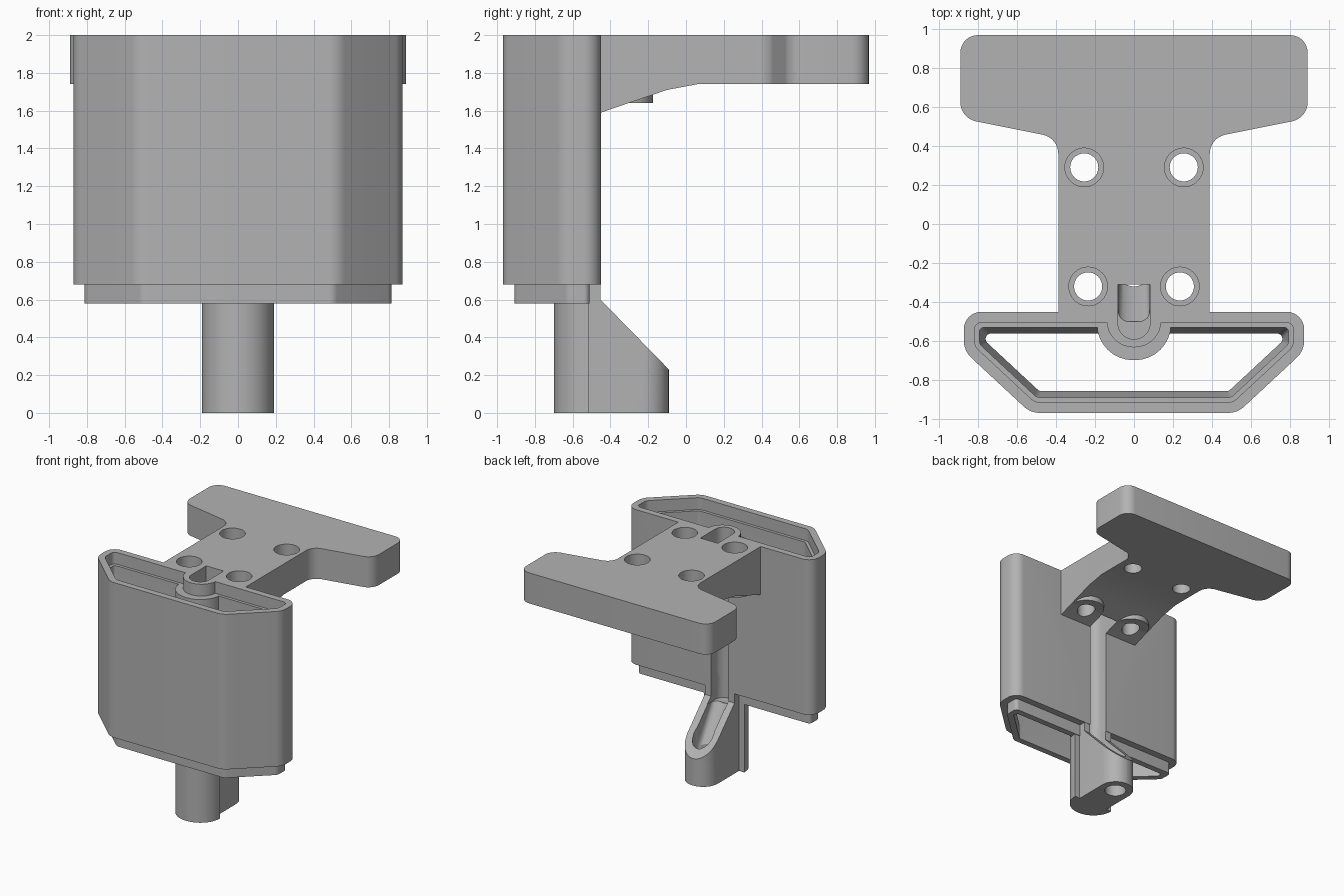
import bpy, bmesh, math
from mathutils import Vector

cube = bpy.data.objects.get("Cube")
if cube:
    bpy.data.objects.remove(cube, do_unlink=True)

grey = bpy.data.materials.new("plain_grey")
grey.use_nodes = True
grey.diffuse_color = (0.45, 0.45, 0.45, 1)
grey.node_tree.nodes["Principled BSDF"].inputs["Base Color"].default_value = (0.45, 0.45, 0.45, 1)


def loft(name, rings):
    """Closed solid through equal-length rings of 3D points."""
    bm = bmesh.new()
    loops = [[bm.verts.new(p) for p in r] for r in rings]
    n = len(loops[0])
    for a, b in zip(loops, loops[1:]):
        for i in range(n):
            j = (i + 1) % n
            bm.faces.new((a[i], a[j], b[j], b[i]))
    bm.faces.new(loops[0])
    bm.faces.new(loops[-1])
    bmesh.ops.recalc_face_normals(bm, faces=bm.faces)
    me = bpy.data.meshes.new(name)
    bm.to_mesh(me)
    bm.free()
    me.materials.append(grey)
    ob = bpy.data.objects.new(name, me)
    bpy.context.collection.objects.link(ob)
    return ob


def rounded(corners, steps=8):
    """Outline from (x, y, radius) corners, each replaced by an arc."""
    out, n = [], len(corners)
    for i, (x, y, r) in enumerate(corners):
        p = Vector((x, y))
        a = (Vector(corners[i - 1][:2]) - p).normalized()
        b = (Vector(corners[(i + 1) % n][:2]) - p).normalized()
        if r <= 0:
            out.append(p)
            continue
        half = a.angle(b) / 2
        c = p + (a + b).normalized() * (r / math.sin(half))
        t = r / math.tan(half)
        s, e = p + a * t - c, p + b * t - c
        turn = s.angle_signed(e)
        for k in range(steps + 1):
            ang = -turn * k / steps
            out.append(c + Vector((s.x * math.cos(ang) - s.y * math.sin(ang),
                                   s.x * math.sin(ang) + s.y * math.cos(ang))))
    return out


def inset(corners, d):
    """Move a counter-clockwise convex corner list inward by d."""
    out, n = [], len(corners)
    for i, (x, y, r) in enumerate(corners):
        p = Vector((x, y))
        a = (p - Vector(corners[i - 1][:2])).normalized()
        b = (Vector(corners[(i + 1) % n][:2]) - p).normalized()
        na, nb = Vector((-a.y, a.x)), Vector((-b.y, b.x))
        q = p + (na + nb) * (d / (1 + na.dot(nb)))
        out.append((q.x, q.y, max(r - d, 0.025)))
    return out


def at_z(outline, z):
    return [(p[0], p[1], z) for p in outline]


def prism(name, outline, z0, z1):
    return loft(name, [at_z(outline, z0), at_z(outline, z1)])


def side_prism(name, outline, half):
    return loft(name, [[(x, p[0], p[1]) for p in outline] for x in (-half, half)])


def circle(x, y, r, n=40):
    return [(x + r * math.cos(2 * math.pi * k / n), y + r * math.sin(2 * math.pi * k / n))
            for k in range(n)]


def mirrored(half):
    """Complete a right-hand corner list with its mirror image."""
    return half + [(-x, y, r) for x, y, r in reversed(half)]


def combine(target, tool, operation):
    mod = target.modifiers.new("cut", "BOOLEAN")
    mod.operation, mod.solver, mod.object = operation, "EXACT", tool
    bpy.context.view_layer.objects.active = target
    bpy.ops.object.modifier_apply(modifier=mod.name)
    bpy.data.objects.remove(tool, do_unlink=True)


# Hollow case: outer skin with a stepped plug at the bottom, socket at the top
case = mirrored([(0.53, -0.968, 0.12), (0.872, -0.65, 0.12), (0.872, -0.45, 0.09)])


def case_ring(d, z):
    return at_z(rounded(inset(case, d)), z)


body = loft("bracket_body", [case_ring(0.06, 0.58), case_ring(0.06, 0.68),
                             case_ring(0, 0.68), case_ring(0, 2)])
cavity = loft("cavity", [case_ring(d, z) for d, z in
                         ((0.112, 0.4), (0.112, 0.7), (0.08, 0.8),
                          (0.08, 1.9), (0.055, 1.9), (0.055, 2.2))])
combine(body, cavity, "DIFFERENCE")

# Spine and foot: rounded column with a narrower sloping heel
spine = prism("spine", rounded(mirrored([(0.19, -0.698, 0.185), (0.19, -0.515, 0),
                                         (0.14, -0.515, 0), (0.14, -0.09, 0.137)])), 0, 1.9)
slope = side_prism("slope", [(-0.453, 0.6), (0.05, 0.086), (0.05, 2.2), (-0.453, 2.2)], 0.4)
combine(spine, slope, "DIFFERENCE")
combine(body, spine, "UNION")
cap = prism("spine_cap", rounded(mirrored([(0.14, -0.632, 0.137), (0.14, -0.47, 0)])), 1.85, 2)
combine(body, cap, "UNION")

# T-shaped arm with a sloping underside
arm = prism("arm", rounded(mirrored([(0.388, -0.48, 0), (0.388, 0.442, 0.1),
                                     (0.89, 0.542, 0.1), (0.89, 0.968, 0.09)])), 1.4, 2)
under = side_prism("underside", [(-0.7, 1.5), (-0.45, 1.59), (-0.1, 1.71),
                                 (0.06, 1.74), (1.2, 1.74), (1.2, 1.2), (-0.7, 1.2)], 1.2)
combine(arm, under, "DIFFERENCE")

# Bosses and counterbored screw holes
screws = [(s * x, y) for x, y in ((0.255, 0.29), (0.235, -0.32)) for s in (-1, 1)]
for x, y in screws:
    if y < 0:
        combine(arm, prism("boss", circle(x, y, 0.145), 1.64, 1.85), "UNION")
for x, y in screws:
    combine(arm, prism("bore", circle(x, y, 0.072), 1.3, 2.2), "DIFFERENCE")
    combine(arm, prism("counterbore", circle(x, y, 0.099), 1.86, 2.2), "DIFFERENCE")
combine(body, arm, "UNION")

# Cable slot down the back, ramped trough and outlet through the foot
slot = prism("slot", rounded(mirrored([(0.082, -0.59, 0.08), (0.082, -0.31, 0)])), 0.55, 2.2)
combine(body, slot, "DIFFERENCE")


def trough_ring(y, zc, r=0.079, n=16):
    arc = [(r * math.cos(math.pi * k / n), y, zc - r * math.sin(math.pi * k / n))
           for k in range(n + 1)]
    return [(r, y, 0.9)] + arc + [(-r, y, 0.9)]


combine(body, loft("trough", [trough_ring(-0.5, 0.62), trough_ring(-0.23, 0.2)]), "DIFFERENCE")
combine(body, prism("outlet", circle(0, -0.235, 0.085), -0.2, 0.8), "DIFFERENCE")

# Smooth the rounded corners, keep edges sharp
bpy.ops.object.select_all(action="DESELECT")
body.select_set(True)
bpy.context.view_layer.objects.active = body
bpy.ops.object.shade_smooth_by_angle(angle=math.radians(25))
